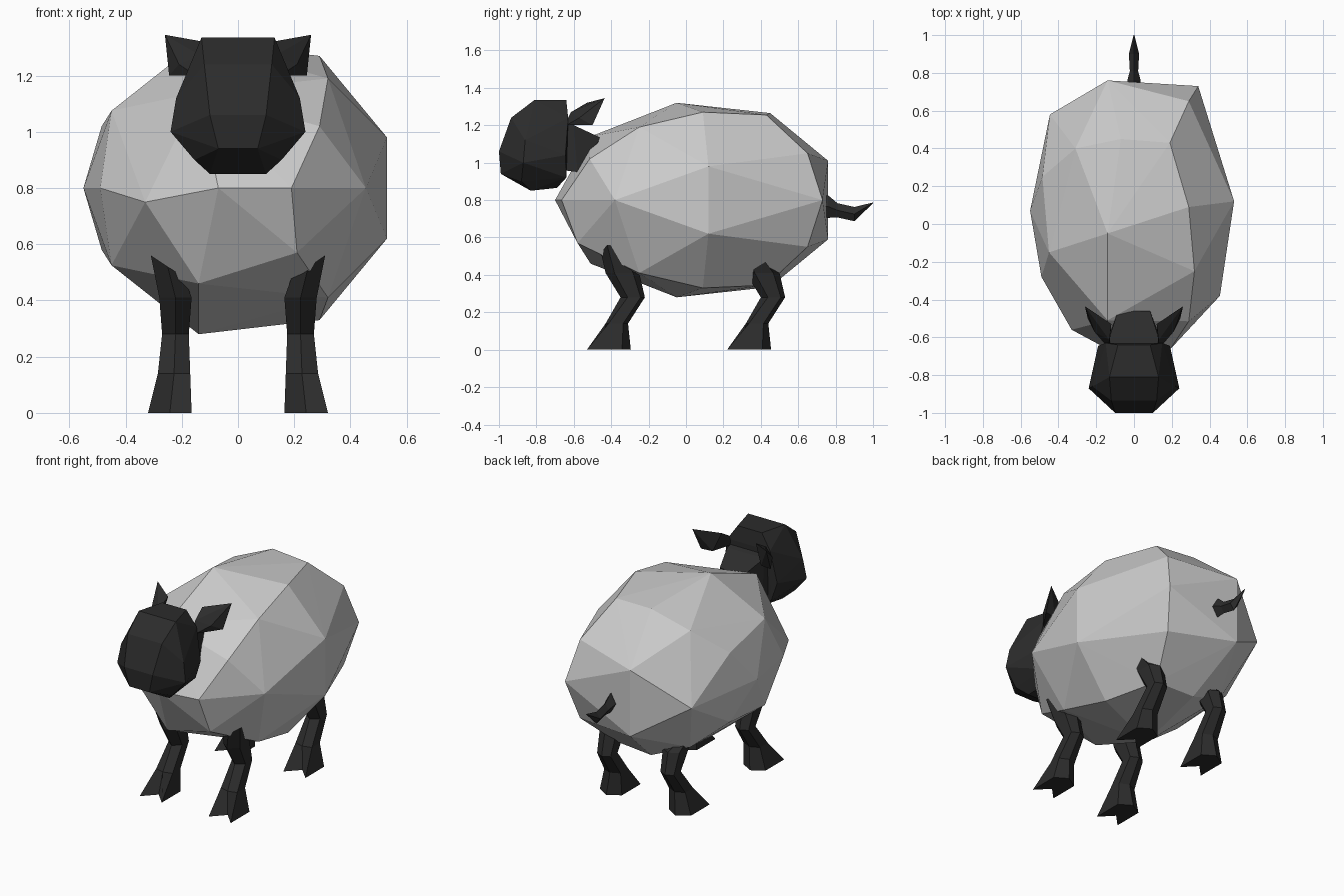
import bpy, bmesh
from mathutils import Vector

if "Cube" in bpy.data.objects:
    bpy.data.objects.remove(bpy.data.objects["Cube"])

dark = bpy.data.materials.new("dark_skin")
dark.diffuse_color = (0.025, 0.025, 0.025, 1)
dark.use_nodes = True
dark.node_tree.nodes["Principled BSDF"].inputs["Base Color"].default_value = dark.diffuse_color


def finish(name, bm, mat=None):
    bmesh.ops.recalc_face_normals(bm, faces=bm.faces[:])
    me = bpy.data.meshes.new(name)
    bm.to_mesh(me)
    bm.free()
    ob = bpy.data.objects.new(name, me)
    bpy.context.collection.objects.link(ob)
    if mat:
        me.materials.append(mat)
    return ob


def hull(name, points, mat=None):
    bm = bmesh.new()
    for p in points:
        bm.verts.new(p)
    res = bmesh.ops.convex_hull(bm, input=bm.verts[:])
    loose = [v for v in bm.verts if not v.link_faces]
    bmesh.ops.delete(bm, geom=loose, context='VERTS')
    return finish(name, bm, mat)


def loft(name, rings, mat=None):
    bm = bmesh.new()
    loops = [[bm.verts.new(p) for p in r] for r in rings]
    n = len(loops[0])
    for a, b in zip(loops, loops[1:]):
        for i in range(n):
            j = (i + 1) % n
            bm.faces.new((a[i], a[j], b[j], b[i]))
    bm.faces.new(loops[0][::-1])
    bm.faces.new(loops[-1])
    return finish(name, bm, mat)


def both_sides(points):
    return [(s * x, y, z) for x, y, z in points for s in (-1, 1)]


# Faceted wool body: points mirrored above and below the mid height, plus a waist row
MID = 0.80
paired = [(-.14, -.05, .52), (.29, .09, .47), (.32, -.25, .39), (.19, .43, .455),
          (-.07, .45, .465), (-.31, .40, .37), (.29, .65, .25), (-.14, .76, .21),
          (-.45, -.15, .275), (-.485, .25, .22), (-.14, -.51, .34), (.53, .12, .18)]
waist = [(.34, .73, 0), (-.445, .58, -.02), (-.55, .07, 0), (-.49, -.28, 0),
         (-.33, -.56, -.05), (-.07, -.70, 0), (.19, -.665, 0), (.455, -.38, 0),
         (.29, -.515, .22), (.21, -.58, -.23)]
hull("wool_body", [(x, y, MID + s * d) for x, y, d in paired for s in (-1, 1)]
     + [(x, y, MID + d) for x, y, d in waist])

# Head and neck
hull("head", both_sides([
    (.085, -.64, 1.335), (.13, -.81, 1.335), (.12, -.935, 1.24), (.10, -1.0, 1.06),
    (.07, -.99, .94), (.24, -.87, 1.0), (.22, -.86, 1.12), (.155, -.88, .90),
    (.10, -.83, .85), (.09, -.69, .865), (.15, -.64, .92), (.19, -.645, 1.04),
    (.15, -.63, 1.24)]), dark)
hull("neck", both_sides([
    (.13, -.68, 1.22), (.13, -.66, .96), (.13, -.60, 1.20),
    (.085, -.46, 1.135), (.09, -.48, 1.08), (.13, -.58, .95)]), dark)

# Ears: short stem and pointed leaf
for side, s in (("left", 1), ("right", -1)):
    hull(side + "_ear", [(s * x, y, z) for x, y, z in [
        (.26, -.435, 1.345), (.245, -.50, 1.20), (.17, -.51, 1.20), (.12, -.53, 1.32),
        (.13, -.65, 1.20), (.13, -.615, 1.27), (.21, -.57, 1.24), (.15, -.64, 1.20)]], dark)

# Tail: square sections curving up to a point
tail = [(.70, .77, .035, .06), (.76, .765, .035, .06), (.81, .745, .022, .038),
        (.90, .725, .027, .038), (1.0, .785, .002, .002)]
loft("tail", [[(-w, y, z), (0, y, z + h), (w, y, z), (0, y, z - h)]
              for y, z, w, h in tail], dark)


# Leg: six-sided sections (height, front y, back y, inner x, outer x, slant, toe notch)
def leg(name, s, dy, drop):
    sections = [(0.0, -.53, -.295, .165, .32, 0, .08), (.14, -.44, -.31, .17, .285, 0, .01),
                (.28, -.335, -.22, .175, .27, 0, -.015), (.41, -.415, -.25, .165, .28, 0, -.015),
                (.52 - drop, -.445, -.33, .19, .31, .04, -.01)]
    rings = []
    for z, f, b, xi, xo, slant, notch in sections:
        c, q = (xi + xo) / 2, (b - f) * .2
        flat = 0 if z == 0 else q
        ring = [(c, f + notch, z), (xo, f + flat, z + slant), (xo, b - q, z + slant),
                (c, b, z), (xi, b - q, z - slant), (xi, f + flat, z - slant)]
        rings.append([(s * x, y + dy, zz) for x, y, zz in ring])
    loft(name, rings, dark)


for side, s in (("left", 1), ("right", -1)):
    leg("front_leg_" + side, s, 0, 0)
    leg("hind_leg_" + side, s, .75, .05)
